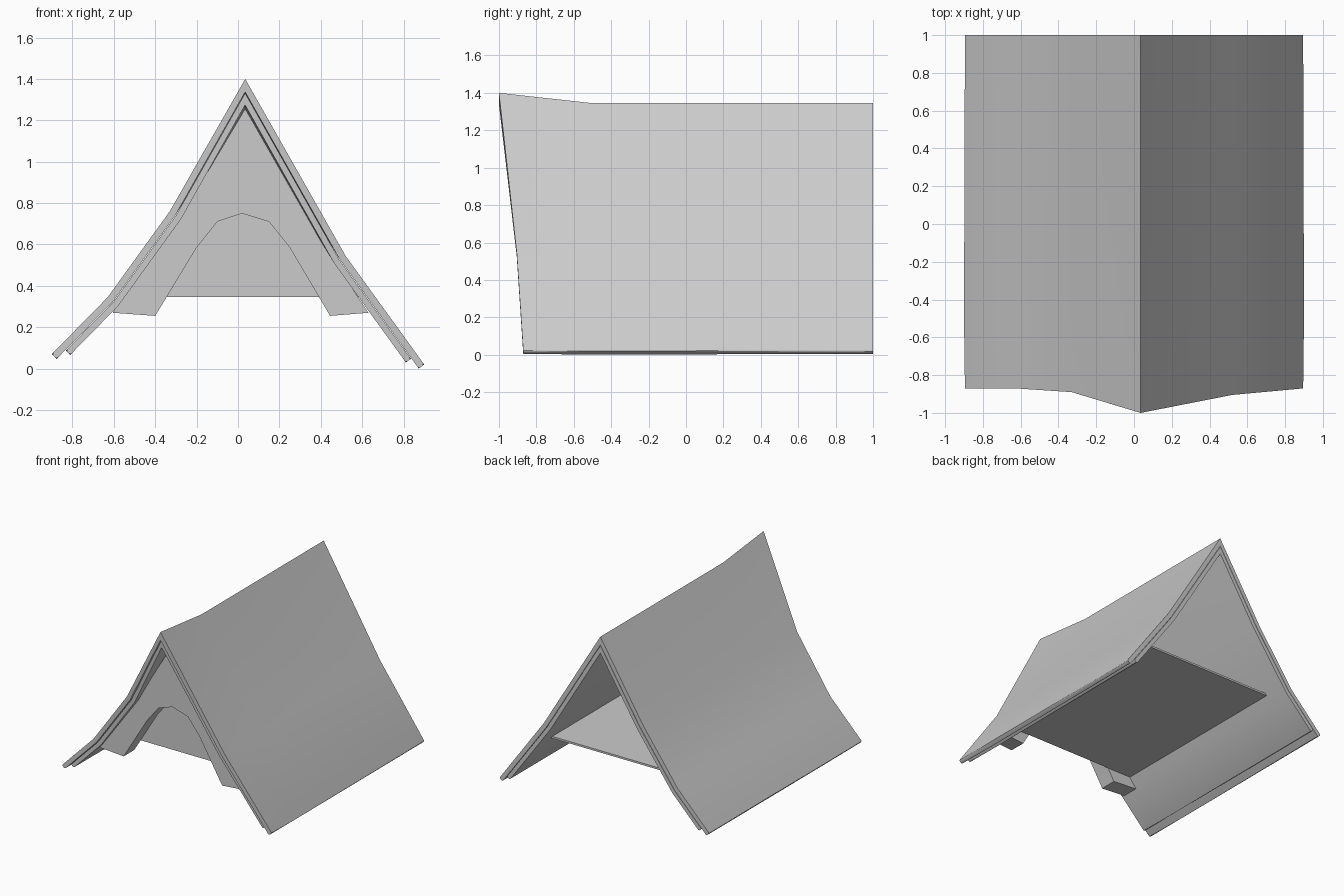
import bpy
import bmesh
import math
from mathutils import Vector

cube = bpy.data.objects.get("Cube")
if cube:
    bpy.data.objects.remove(cube, do_unlink=True)

grey = bpy.data.materials.new("plain grey")
grey.use_nodes = True
grey.diffuse_color = (0.6, 0.6, 0.6, 1)
grey.node_tree.nodes["Principled BSDF"].inputs["Base Color"].default_value = (0.6, 0.6, 0.6, 1)

# Roof line from the -x eave over the ridge to the +x eave, with the front edge of each point
ROOF = [Vector(p) for p in
        ((-0.9, 0.07), (-0.63, 0.345), (-0.33, 0.76), (0.035, 1.345), (0.52, 0.545), (0.9, 0.02))]
FRONT = (-0.87, -0.87, -0.89, -1.0, -0.905, -0.87)
RIDGE = 3
LIFT = 0.055


def inset(depth, shorten=0.0):
    """Roof line moved inwards by depth, with both eaves pulled up."""
    line = list(ROOF)
    for end, inner in ((0, 1), (-1, -2)):
        line[end] = line[end] + (line[inner] - line[end]).normalized() * shorten
    normals = []
    for a, b in zip(line, line[1:]):
        d = (b - a).normalized()
        normals.append(Vector((d.y, -d.x)))
    result = []
    for i, p in enumerate(line):
        n1, n2 = normals[max(i - 1, 0)], normals[min(i, len(normals) - 1)]
        m = (n1 + n2).normalized()
        result.append(p + m * depth / m.dot(n1))
    return result


def finish(name, bm):
    bmesh.ops.recalc_face_normals(bm, faces=bm.faces)
    mesh = bpy.data.meshes.new(name)
    bm.to_mesh(mesh)
    bm.free()
    obj = bpy.data.objects.new(name, mesh)
    bpy.context.collection.objects.link(obj)
    mesh.materials.append(grey)
    bpy.ops.object.select_all(action='DESELECT')
    obj.select_set(True)
    bpy.context.view_layer.objects.active = obj
    bpy.ops.object.shade_smooth_by_angle(angle=math.radians(30))
    return obj


def roof_layer(name, top, bottom, shorten, setback):
    """Folded sheet whose ridge rises and juts out at the front."""
    upper, lower = inset(top, shorten), inset(bottom, shorten)
    n = len(upper)
    order = [(i, upper[i]) for i in range(n)] + [(i, lower[i]) for i in reversed(range(n))]
    bm = bmesh.new()
    rings = []
    for station in ("front", "middle", "back"):
        ring = []
        for i, p in order:
            y = {"front": FRONT[i] + setback, "middle": -0.5, "back": 1.0}[station]
            lift = LIFT if station == "front" and i == RIDGE else 0
            ring.append(bm.verts.new((p.x, y, p.y + lift)))
        rings.append(ring)
    for a, b in zip(rings, rings[1:]):
        for i in range(2 * n):
            j = (i + 1) % (2 * n)
            bm.faces.new((a[i], a[j], b[j], b[i]))
    for ring in (rings[0], rings[-1]):
        for i in range(n - 1):
            bm.faces.new((ring[i], ring[i + 1], ring[-2 - i], ring[-1 - i]))
    # Rounded eaves
    eaves = [bm.edges.get((a[i], b[i])) for a, b in zip(rings, rings[1:])
             for i in (0, n - 1, n, 2 * n - 1)]
    bmesh.ops.bevel(bm, geom=eaves, offset=0.011, segments=3, profile=0.5, affect='EDGES')
    return finish(name, bm)


def prism(name, outline, y0, y1):
    """Front outline given in x and z, extended from y0 to y1."""
    bm = bmesh.new()
    face = bm.faces.new([bm.verts.new((x, y0, z)) for x, z in outline])
    out = bmesh.ops.extrude_face_region(bm, geom=[face])
    verts = [g for g in out["geom"] if isinstance(g, bmesh.types.BMVert)]
    bmesh.ops.translate(bm, verts=verts, vec=(0, y1 - y0, 0))
    return finish(name, bm)


# Two roof sheets, one under the other
roof_layer("outer_roof", 0.0, 0.033, 0.0, 0.0)
roof_layer("inner_roof", 0.036, 0.066, 0.06, 0.015)

# Arched front brace, tucked up under the roof
under = inset(0.06)
gable = [(p.x, p.y) for p in under[2:5]]
gable[1] = (gable[1][0], gable[1][1] + 0.025)
arch = [(0.63, 0.27), (0.445, 0.255), (0.25, 0.585), (0.15, 0.71), (0.02, 0.75),
        (-0.1, 0.71), (-0.2, 0.585), (-0.4, 0.255), (-0.605, 0.27)]
lower_left = [(under[1].x, under[1].y)]
prism("front_arch", lower_left + gable + arch, -0.83, -0.7)

# Inner wall and raised floor
prism("inner_wall", [(-0.54, 0.35)] + gable + [(0.58, 0.35)], -0.7, -0.685)
prism("floor", [(-0.56, 0.345), (-0.55, 0.36), (0.59, 0.36), (0.6, 0.345)], -0.7, 0.82)
